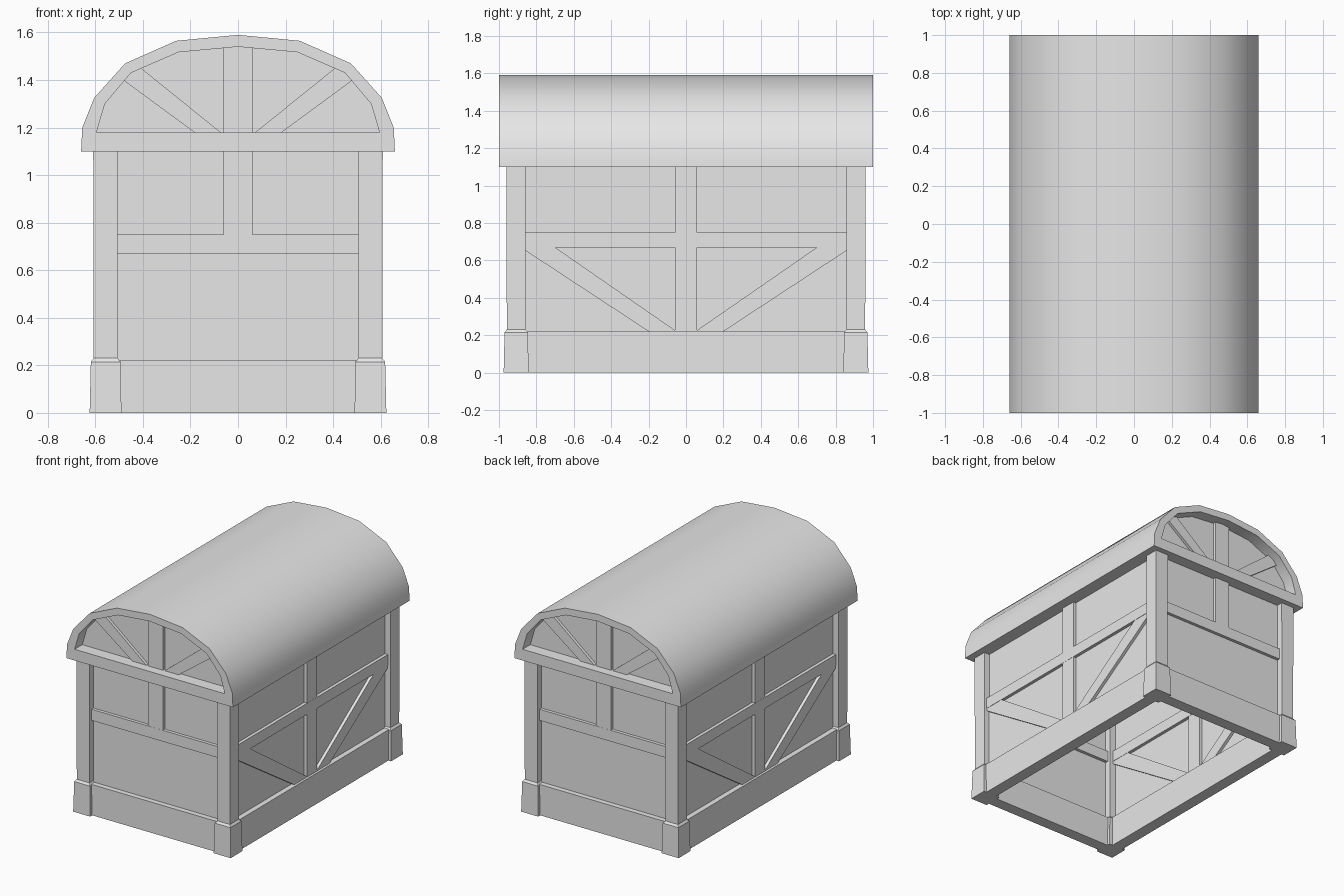
import bpy, bmesh, math
from mathutils import Vector

cube = bpy.data.objects.get("Cube")
if cube:
    bpy.data.objects.remove(cube, do_unlink=True)

grey = bpy.data.materials.new("plain_grey")
grey.use_nodes = True
grey.diffuse_color = (0.8, 0.8, 0.8, 1)
grey.node_tree.nodes["Principled BSDF"].inputs["Base Color"].default_value = (0.8, 0.8, 0.8, 1)


def loft(name, rings):
    """Skin a stack of matching closed rings and cap both ends."""
    bm = bmesh.new()
    loops = [[bm.verts.new(p) for p in ring] for ring in rings]
    for low, high in zip(loops, loops[1:]):
        for i in range(len(low)):
            j = (i + 1) % len(low)
            bm.faces.new((low[i], low[j], high[j], high[i]))
    bm.faces.new(loops[0][::-1])
    bm.faces.new(loops[-1])
    bmesh.ops.recalc_face_normals(bm, faces=bm.faces)
    mesh = bpy.data.meshes.new(name)
    bm.to_mesh(mesh)
    bm.free()
    mesh.materials.append(grey)
    ob = bpy.data.objects.new(name, mesh)
    bpy.context.collection.objects.link(ob)
    return ob


def prism(name, outline, axis, a, b):
    """Extrude an outline of (across, z) points along x or y."""
    def place(u, z, d):
        return Vector((d, u, z)) if axis == "x" else Vector((u, d, z))
    return loft(name, [[place(u, z, d) for u, z in outline] for d in (a, b)])


def bar(name, axis, depth, half, u0, u1, z0, z1):
    """Rectangular timber centred on a wall plane."""
    return prism(name, [(u0, z0), (u1, z0), (u1, z1), (u0, z1)], axis, depth - half, depth + half)


def mirrored(points, s):
    return [(u * s, z) for u, z in points]


WALL_X, WALL_Y = 0.56, 0.908      # wall centre planes
PANEL, TIMBER, SILL = 0.005, 0.028, 0.043   # half thicknesses

# Barrel roof shell
outer = [(0.66, 1.10), (0.655, 1.2), (0.605, 1.325), (0.475, 1.47), (0.26, 1.565)]
inner = [(0.6, 1.10), (0.595, 1.18), (0.56, 1.30), (0.45, 1.43), (0.25, 1.517)]


def arch(half, top):
    return half + [(0, top)] + mirrored(half, -1)[::-1]


roof = prism("barrel_roof", arch(outer, 1.59) + arch(inner, 1.54)[::-1], "y", -1, 1)
bpy.ops.object.select_all(action="DESELECT")
roof.select_set(True)
bpy.context.view_layer.objects.active = roof
bpy.ops.object.shade_smooth_by_angle(angle=math.radians(35))

side_brace = [(0.05, 0.22), (0.2, 0.22), (0.87, 0.66), (0.87, 0.67), (0.7, 0.67)]
gable_brace = [(0.06, 1.17), (0.17, 1.17), (0.49, 1.405), (0.42, 1.46)]
gable = [(0.56, 0.02), (0.56, 1.11), (0.61, 1.11), (0.61, 1.18), (0.575, 1.31), (0.46, 1.445), (0.255, 1.53)]

# Long side walls
for s, side in ((1, "left"), (-1, "right")):
    x = s * WALL_X
    bar(side + "_wall_panel", "x", x, PANEL, -0.9, 0.9, 0.02, 1.12)
    bar(side + "_sill", "x", x, SILL, -0.9, 0.9, 0, 0.22)
    bar(side + "_rail", "x", x, TIMBER, -0.9, 0.9, 0.67, 0.75)
    bar(side + "_stud", "x", x, TIMBER - 0.001, -0.058, 0.058, 0.2, 1.12)
    bar(side + "_wall_plate", "x", s * 0.565, 0.035, -0.95, 0.95, 1.10, 1.18)
    for t, end in ((-1, "front"), (1, "back")):
        prism(f"{side}_{end}_brace", mirrored(side_brace, t), "x",
              x - TIMBER + 0.002, x + TIMBER - 0.002)

# Gable end walls
for t, end in ((-1, "front"), (1, "back")):
    y = t * WALL_Y
    prism(end + "_wall_panel", arch(gable, 1.55), "y", y - PANEL, y + PANEL)
    bar(end + "_sill", "y", y, SILL, -0.55, 0.55, 0, 0.22)
    bar(end + "_rail", "y", y, TIMBER, -0.55, 0.55, 0.67, 0.75)
    bar(end + "_stud", "y", y, TIMBER - 0.001, -0.06, 0.06, 0.74, 1.55)
    bar(end + "_tie_beam", "y", t * 0.94, 0.06, -0.6, 0.6, 1.10, 1.18)
    for s, side in ((1, "left"), (-1, "right")):
        prism(f"{end}_{side}_gable_brace", mirrored(gable_brace, s), "y",
              y - TIMBER + 0.002, y + TIMBER - 0.002)


def square(cx, cy, half, z):
    return [Vector((cx + a * half, cy + b * half, z))
            for a, b in ((-1, -1), (1, -1), (1, 1), (-1, 1))]


# Corner posts on flared foot blocks
for s, side in ((1, "left"), (-1, "right")):
    for t, end in ((-1, "front"), (1, "back")):
        cx, cy = s * 0.557, t * 0.908
        loft(f"{end}_{side}_post", [square(cx, cy, 0.05, 0.2), square(cx, cy, 0.052, 1.14)])
        loft(f"{end}_{side}_foot",
             [square(cx, cy, 0.067, 0), square(cx, cy, 0.062, 0.215), square(cx, cy, 0.05, 0.23)])
